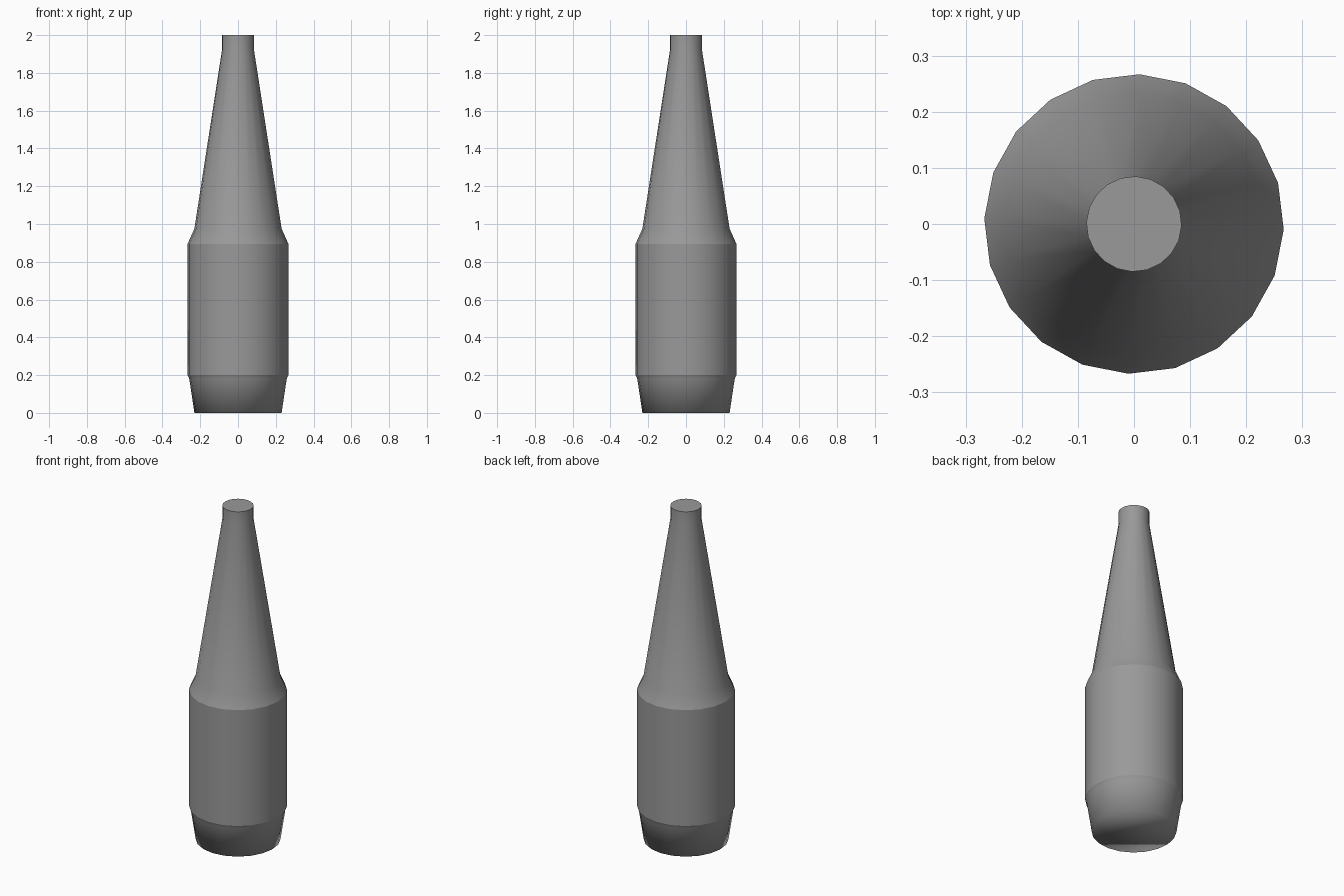
import bpy, bmesh, math

if "Cube" in bpy.data.objects:
    bpy.data.objects.remove(bpy.data.objects["Cube"])

SIDES = 20
TURN = math.radians(-2.1)

# Bottle silhouette: (radius, height) from base to mouth
PROFILE = [(0.231, 0.0), (0.258, 0.18), (0.267, 0.20), (0.267, 0.895),
           (0.231, 0.975), (0.085, 1.92), (0.085, 2.0)]
CREASED = (2, 3, 6)  # rings with a crisp edge: label bottom, label top, mouth

bm = bmesh.new()
rings = []
for r, z in PROFILE:
    rings.append([bm.verts.new((r * math.cos(TURN + 2 * math.pi * i / SIDES),
                                r * math.sin(TURN + 2 * math.pi * i / SIDES), z))
                  for i in range(SIDES)])

# Walls
for low, high in zip(rings, rings[1:]):
    for i in range(SIDES):
        j = (i + 1) % SIDES
        bm.faces.new((low[i], low[j], high[j], high[i]))

# Base and mouth caps
bm.faces.new(rings[0][::-1])
bm.faces.new(rings[-1])

# Smooth shading, creased at the label band and mouth
for face in bm.faces:
    face.smooth = True
for k in CREASED:
    for i in range(SIDES):
        bm.edges.get((rings[k][i], rings[k][(i + 1) % SIDES])).smooth = False

mesh = bpy.data.meshes.new("bottle")
bm.to_mesh(mesh)
bm.free()
bottle = bpy.data.objects.new("bottle", mesh)
bpy.context.collection.objects.link(bottle)

# Dark grey glass
glass = bpy.data.materials.new("dark_grey")
glass.diffuse_color = (0.32, 0.32, 0.32, 1.0)
glass.use_nodes = True
glass.node_tree.nodes["Principled BSDF"].inputs["Base Color"].default_value = glass.diffuse_color
mesh.materials.append(glass)
